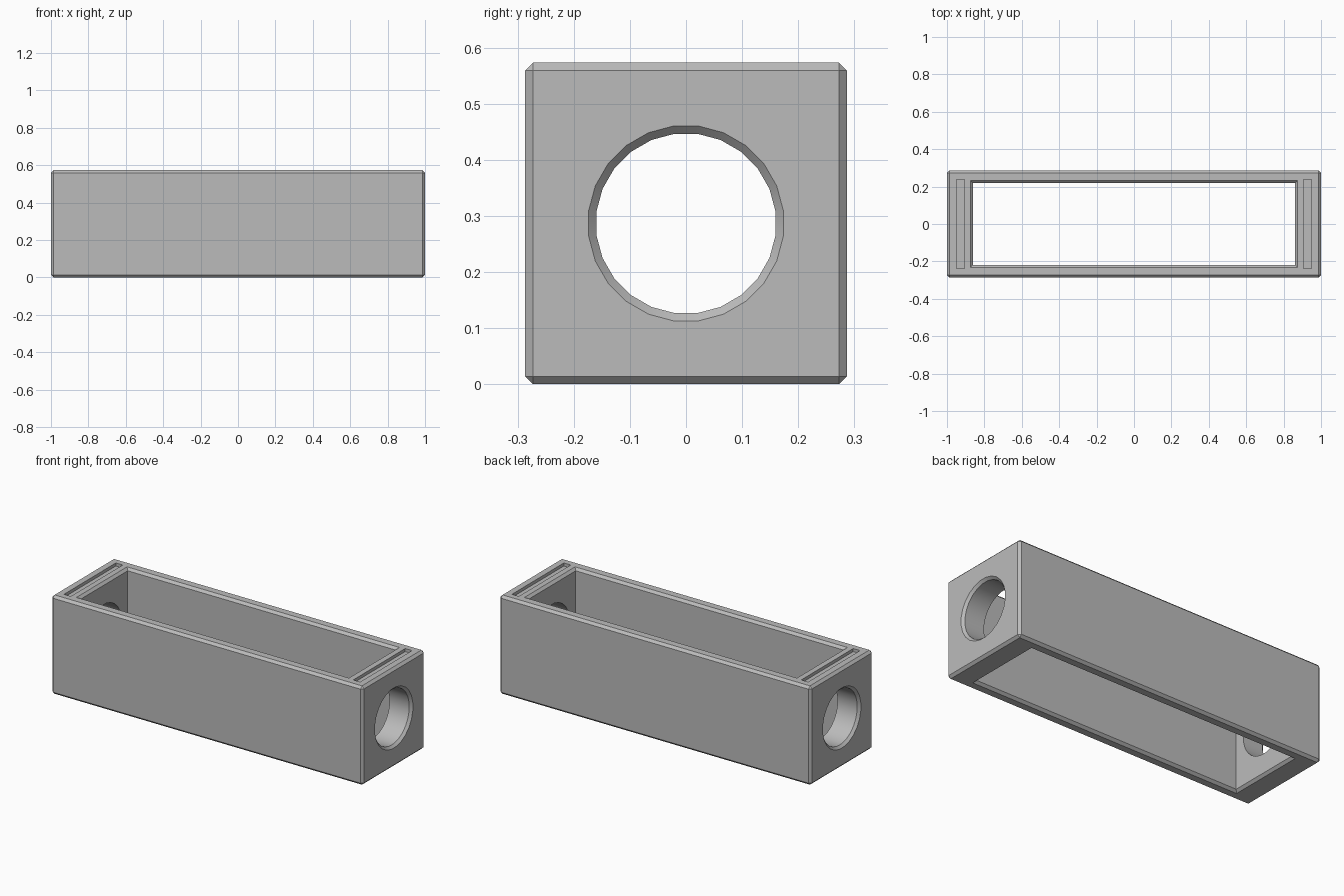
import bpy, bmesh, math
from mathutils import Vector

cube = bpy.data.objects.get("Cube")
if cube:
    bpy.data.objects.remove(cube, do_unlink=True)

SIZE = 0.573          # height and depth of the square block
MID = SIZE / 2
CHAMFER = 0.014
OVER = 0.01           # how far cutters poke out of the surface

grey = bpy.data.materials.new("plain grey")
grey.use_nodes = True
COLOUR = (0.5, 0.5, 0.5, 1)
grey.diffuse_color = COLOUR
grey.node_tree.nodes["Principled BSDF"].inputs["Base Color"].default_value = COLOUR

SQUARE = [(-1, -1), (1, -1), (1, 1), (-1, 1)]
SIDES = 24
CIRCLE = [(math.cos(a), math.sin(a))
          for a in ((i + 0.5) * math.tau / SIDES for i in range(SIDES))]


def loft(name, outline, sections, place):
    """Closed solid through scaled outlines; sections are (position, half u, half v)."""
    bm = bmesh.new()
    rings = [[bm.verts.new(place(u * su, v * sv, t)) for u, v in outline]
             for t, su, sv in sections]
    for a, b in zip(rings, rings[1:]):
        for i in range(len(outline)):
            j = (i + 1) % len(outline)
            bm.faces.new((a[i], a[j], b[j], b[i]))
    bm.faces.new(rings[0])
    bm.faces.new(rings[-1])
    bmesh.ops.recalc_face_normals(bm, faces=bm.faces)
    mesh = bpy.data.meshes.new(name)
    bm.to_mesh(mesh)
    bm.free()
    mesh.materials.append(grey)
    obj = bpy.data.objects.new(name, mesh)
    bpy.context.collection.objects.link(obj)
    return obj


def upright(u, v, t):
    return Vector((u, v, t))


# Outer block with every edge chamfered
frame = loft("hollow_frame", SQUARE, [(0, 1, MID), (SIZE, 1, MID)], upright)
bevel = frame.modifiers.new("edge_chamfer", "BEVEL")
bevel.width = CHAMFER
bevel.segments = 1

# Open cavity, flared at the top and bottom rims
flare = CHAMFER + OVER
cutters = [loft("cavity_cutter", SQUARE,
                [(-OVER, 0.86 + flare, 0.218 + flare), (CHAMFER, 0.86, 0.218),
                 (SIZE - CHAMFER, 0.86, 0.218),
                 (SIZE + OVER, 0.86 + flare, 0.218 + flare)], upright)]

# Round port and shallow label slot at each end
RADIUS = 0.161
for side, label in ((1, "left"), (-1, "right")):
    cutters.append(loft(label + "_port_cutter", CIRCLE,
                        [(0.8, RADIUS, RADIUS), (1 - CHAMFER, RADIUS, RADIUS),
                         (1 + OVER, RADIUS + flare, RADIUS + flare)],
                        lambda u, v, t: Vector((side * t, u, MID + v))))
    cutters.append(loft(label + "_slot_cutter", SQUARE,
                        [(SIZE - 0.018, 0.022, 0.238), (SIZE + OVER, 0.022, 0.238)],
                        lambda u, v, t: Vector((side * 0.928 + u, v, t))))

for cutter in cutters:
    cutter.hide_render = True
    cut = frame.modifiers.new(cutter.name, "BOOLEAN")
    cut.operation = "DIFFERENCE"
    cut.solver = "EXACT"
    cut.object = cutter

# Bake the cuts and remove the cutters
bpy.context.view_layer.update()
graph = bpy.context.evaluated_depsgraph_get()
final = bpy.data.meshes.new_from_object(frame.evaluated_get(graph))
frame.modifiers.clear()
frame.data = final
for cutter in cutters:
    bpy.data.objects.remove(cutter, do_unlink=True)

# Smooth only the round port walls; keep edges sharp
bpy.ops.object.select_all(action="DESELECT")
frame.select_set(True)
bpy.context.view_layer.objects.active = frame
bpy.ops.object.shade_smooth_by_angle(angle=math.radians(20))
